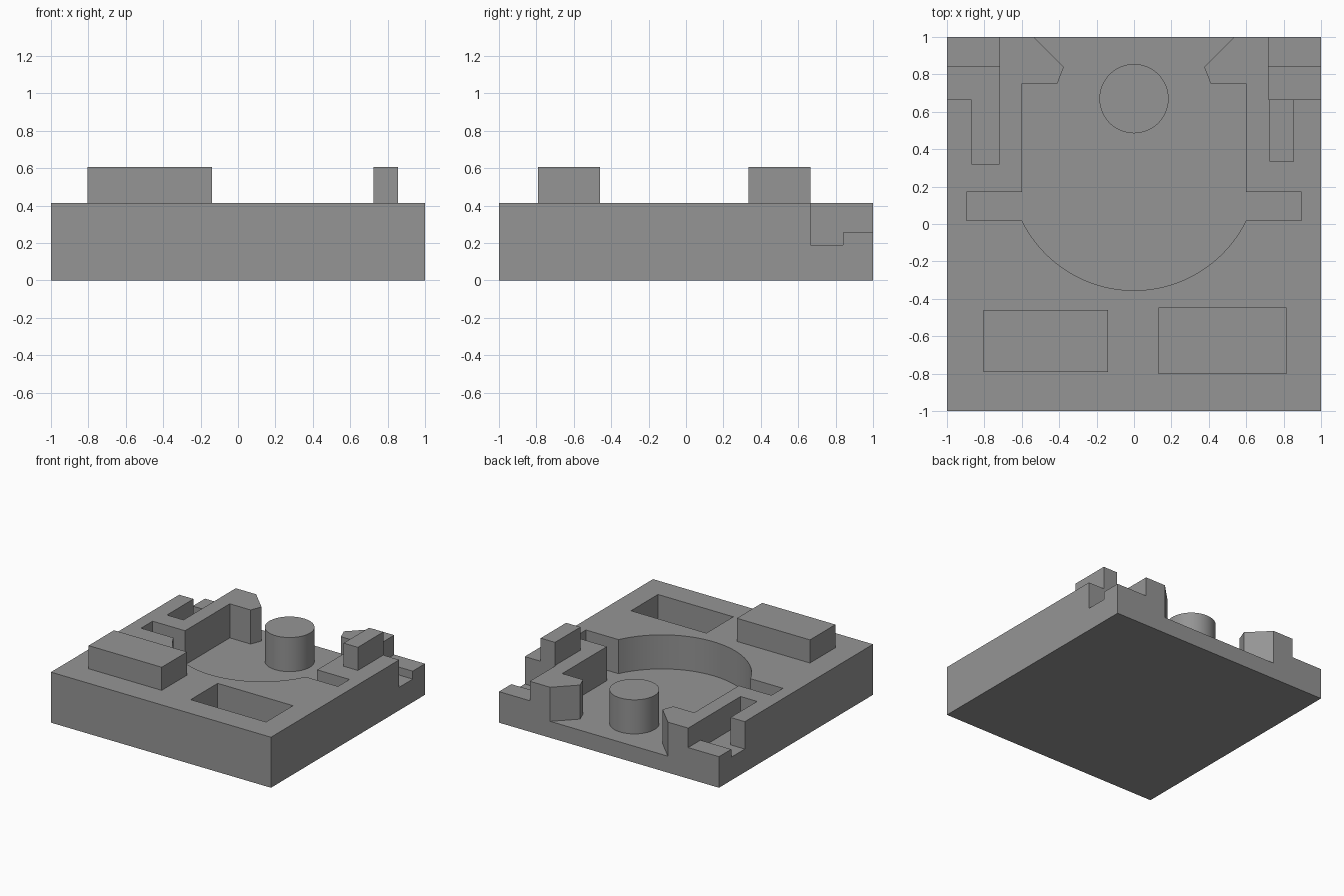
import bpy, bmesh, math

if "Cube" in bpy.data.objects:
    bpy.data.objects.remove(bpy.data.objects["Cube"])

TOP, PEG_TOP = 0.415, 0.605      # plate surface and raised connector height
FLOOR, NOTCH, STEP = 0.135, 0.19, 0.255

grey = bpy.data.materials.new("grey")
grey.diffuse_color = (0.3, 0.3, 0.3, 1)
grey.use_nodes = True
grey.node_tree.nodes["Principled BSDF"].inputs["Base Color"].default_value = grey.diffuse_color


def prism(name, outline, z0, z1):
    """Extrude a counter-clockwise outline from z0 to z1."""
    bm = bmesh.new()
    face = bm.faces.new([bm.verts.new((x, y, z0)) for x, y in outline])
    ext = bmesh.ops.extrude_face_region(bm, geom=[face])
    for v in ext["geom"]:
        if isinstance(v, bmesh.types.BMVert):
            v.co.z = z1
    bmesh.ops.recalc_face_normals(bm, faces=bm.faces)
    mesh = bpy.data.meshes.new(name)
    bm.to_mesh(mesh)
    bm.free()
    mesh.materials.append(grey)
    obj = bpy.data.objects.new(name, mesh)
    bpy.context.collection.objects.link(obj)
    return obj


def box(name, x0, x1, y0, y1, z0, z1):
    return prism(name, [(x0, y0), (x1, y0), (x1, y1), (x0, y1)], z0, z1)


def activate(obj):
    bpy.ops.object.select_all(action='DESELECT')
    obj.select_set(True)
    bpy.context.view_layer.objects.active = obj


def cut(target, cutter):
    cutter.hide_render = True
    mod = target.modifiers.new("cut", 'BOOLEAN')
    mod.operation, mod.solver, mod.object = 'DIFFERENCE', 'EXACT', cutter
    activate(target)
    bpy.ops.object.modifier_apply(modifier=mod.name)
    bpy.data.objects.remove(cutter)


# Square base plate
base = box("base_plate", -1, 1, -1, 1, 0, TOP)

# Central cavity: round front, side arms, and lips narrowing the open back
cy, r = 0.3125, 0.6675
a0 = math.asin((cy - 0.02) / r)
n = 40
arc = []
for i in range(n + 1):
    a = math.pi + a0 + (math.pi - 2 * a0) * i / n
    arc.append((r * math.cos(a), cy + r * math.sin(a)))
side = [(0.895, 0.02), (0.895, 0.17), (0.6, 0.17), (0.6, 0.75),
        (0.41, 0.75), (0.375, 0.84), (0.535, 1.0), (0.535, 1.1)]
outline = arc + side + [(-x, y) for x, y in reversed(side)]
cut(base, prism("cavity_cutter", outline, FLOOR, 0.8))

# Stepped notches in both back corners
for s in (-1, 1):
    for y0, y1, z in ((0.665, 0.84, NOTCH), (0.835, 1.1, STEP)):
        x0, x1 = sorted((s * 0.72, s * 1.1))
        cut(base, box("notch_cutter", x0, x1, y0, y1, z, 0.8))

# Sockets: a wide one in front and a narrow one opening into the left notch
cut(base, box("front_socket_cutter", 0.13, 0.815, -0.8, -0.45, NOTCH, 0.8))
cut(base, box("side_socket_cutter", -0.87, -0.72, 0.32, 0.68, NOTCH, 0.8))

# Raised connector blocks
box("front_peg", -0.805, -0.14, -0.79, -0.46, TOP, PEG_TOP)
box("side_peg", 0.725, 0.855, 0.335, 0.665, TOP, PEG_TOP)

# Round post on the cavity floor
ring = [(0.185 * math.cos(2 * math.pi * i / 64), 0.67 + 0.185 * math.sin(2 * math.pi * i / 64))
        for i in range(64)]
post = prism("round_post", ring, FLOOR, TOP)

for obj in (base, post):
    activate(obj)
    bpy.ops.object.shade_smooth_by_angle(angle=math.radians(20))
